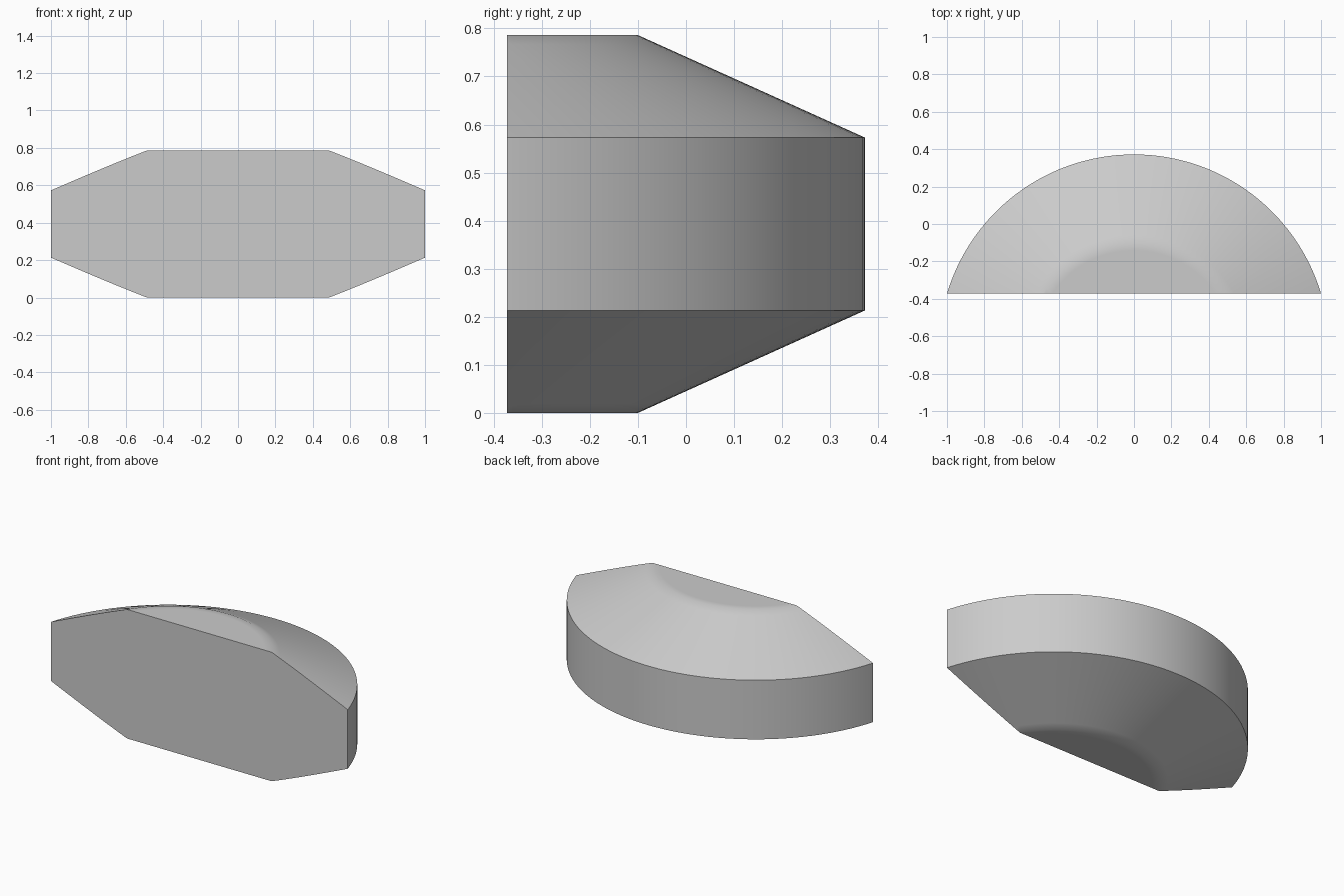
import bpy, bmesh
from math import pi, radians
from mathutils import Matrix, Vector

cube = bpy.data.objects.get("Cube")
if cube:
    bpy.data.objects.remove(cube)

# Main dimensions
AXIS_Y, CUT_Y = -0.672, -0.372
R_TOP, R_RIM, HEIGHT = 0.572, 1.044, 0.786
Z_LOW, Z_HIGH = 0.216, 0.573

grey = bpy.data.materials.new("light grey")
grey.use_nodes = True
colour = (0.6, 0.6, 0.6, 1)
grey.diffuse_color = colour
grey.node_tree.nodes["Principled BSDF"].inputs["Base Color"].default_value = colour


def cone_point(t):
    """Point on the upper slope, t from top ring to rim."""
    return (R_TOP + t * (R_RIM - R_TOP), HEIGHT + t * (Z_HIGH - HEIGHT))


# Half profile, with support loops that keep the shoulder blend narrow
upper = [(0, HEIGHT), (R_TOP - 0.04, HEIGHT), cone_point(0), cone_point(0.09), cone_point(1)]
lower = [(r, HEIGHT - z) for r, z in reversed(upper)]
profile = upper + lower

# Revolve into a double-bevelled disc
bm = bmesh.new()
verts = [bm.verts.new((r, AXIS_Y, z)) for r, z in profile]
edges = [bm.edges.new(pair) for pair in zip(verts, verts[1:])]
bmesh.ops.spin(bm, geom=verts + edges, cent=(0, AXIS_Y, 0), axis=(0, 0, 1),
               angle=2 * pi, steps=144, use_merge=True)
bmesh.ops.remove_doubles(bm, verts=bm.verts, dist=0.0005)

# Slice off the front of the disc and close the flat face
cut = bmesh.ops.bisect_plane(bm, geom=bm.verts[:] + bm.edges[:] + bm.faces[:],
                             plane_co=(0, CUT_Y, 0), plane_no=(0, -1, 0), clear_outer=True)
rim = [e for e in cut["geom_cut"] if isinstance(e, bmesh.types.BMEdge)]
bmesh.ops.contextual_create(bm, geom=rim)
bmesh.ops.recalc_face_normals(bm, faces=bm.faces)

mesh = bpy.data.meshes.new("disc_segment")
bm.to_mesh(mesh)
bm.free()
mesh.materials.append(grey)
segment = bpy.data.objects.new("disc_segment", mesh)
bpy.context.collection.objects.link(segment)

# Smooth curved surfaces, crisp rims
bpy.ops.object.select_all(action='DESELECT')
segment.select_set(True)
bpy.context.view_layer.objects.active = segment
bpy.ops.object.shade_smooth_by_angle(angle=radians(30))
